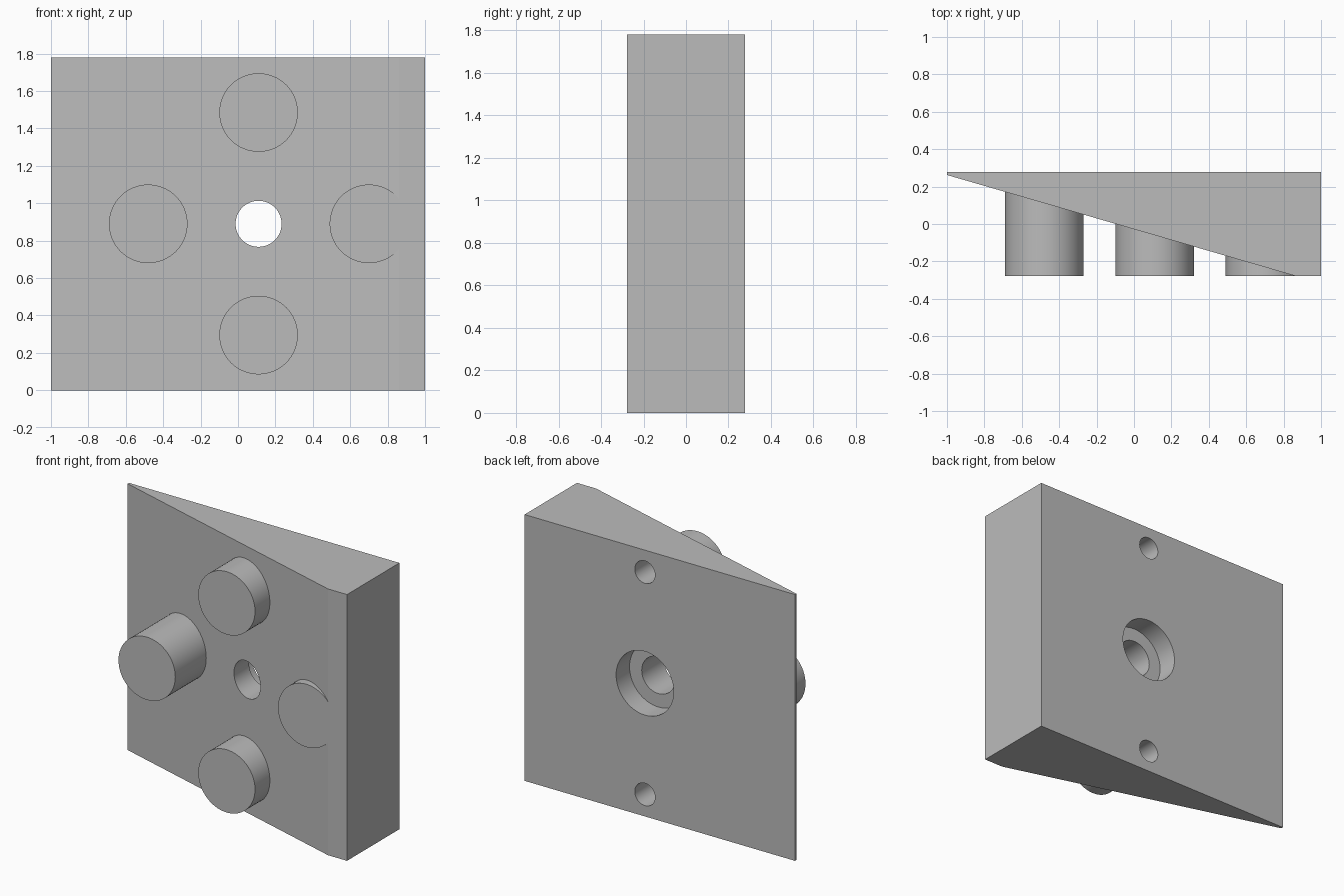
import bpy, bmesh, math
from mathutils import Matrix, Vector

if "Cube" in bpy.data.objects:
    bpy.data.objects.remove(bpy.data.objects["Cube"], do_unlink=True)

DEPTH, HEIGHT = 0.277, 1.78
CX, CZ = 0.11, HEIGHT / 2

grey = bpy.data.materials.new("plain grey")
grey.use_nodes = True
grey.diffuse_color = (0.5, 0.5, 0.5, 1)
grey.node_tree.nodes["Principled BSDF"].inputs["Base Color"].default_value = (0.5, 0.5, 0.5, 1)


def make(name, bm):
    bmesh.ops.recalc_face_normals(bm, faces=bm.faces)
    mesh = bpy.data.meshes.new(name)
    bm.to_mesh(mesh)
    bm.free()
    mesh.materials.append(grey)
    obj = bpy.data.objects.new(name, mesh)
    bpy.context.collection.objects.link(obj)
    return obj


def rod(name, x, z, radius, y0, y1):
    """Cylinder along y from y0 to y1."""
    bm = bmesh.new()
    place = Matrix.Translation((x, (y0 + y1) / 2, z)) @ Matrix.Rotation(math.pi / 2, 4, "X")
    bmesh.ops.create_cone(bm, cap_ends=True, segments=64, radius1=radius,
                          radius2=radius, depth=y1 - y0, matrix=place)
    return make(name, bm)


def cut(obj, cutter):
    mod = obj.modifiers.new("cut " + cutter.name, "BOOLEAN")
    mod.operation, mod.solver, mod.object = "DIFFERENCE", "EXACT", cutter
    cutter.hide_render = True
    cutter.hide_set(True)


def apply_and_smooth(obj, cutters=()):
    bpy.ops.object.select_all(action="DESELECT")
    bpy.context.view_layer.objects.active = obj
    obj.select_set(True)
    for mod in list(obj.modifiers):
        bpy.ops.object.modifier_apply(modifier=mod.name)
    bpy.ops.object.shade_smooth_by_angle(angle=math.radians(12))
    for cutter in cutters:
        bpy.data.objects.remove(cutter, do_unlink=True)


# Wedge block: top profile extruded upwards
profile = [(-1, DEPTH), (1, DEPTH), (1, -DEPTH), (0.86, -DEPTH), (-1, 0.262)]
bm = bmesh.new()
base = bm.faces.new([bm.verts.new((x, y, 0)) for x, y in profile])
top = bmesh.ops.extrude_face_region(bm, geom=[base])["geom"]
bmesh.ops.translate(bm, vec=Vector((0, 0, HEIGHT)),
                    verts=[v for v in top if isinstance(v, bmesh.types.BMVert)])
wedge = make("wedge_block", bm)

# Through hole, rear counterbore and two blind rear pin holes
cutters = [rod("bolt_hole", CX, CZ, 0.123, -0.5, 0.5),
           rod("counterbore", CX, CZ, 0.213, DEPTH - 0.142, 0.5)]
for side, sign in (("upper", 1), ("lower", -1)):
    cutters.append(rod(side + "_pin_hole", CX, CZ + sign * 0.743, 0.075, DEPTH - 0.25, 0.5))
for cutter in cutters:
    cut(wedge, cutter)
apply_and_smooth(wedge, cutters)

# Four pegs reaching the front plane, each rooted just inside the sloped face
pegs = {"upper_peg": (0, 0.595), "lower_peg": (0, -0.595),
        "right_peg": (-0.59, 0), "left_peg": (0.59, 0)}
for name, (dx, dz) in pegs.items():
    x = CX + dx
    slope = 2 * DEPTH / 1.88
    root = 0.262 - slope * (x - 0.21 + 1) + 0.01
    peg = rod(name, x, CZ + dz, 0.21, -DEPTH, root)
    apply_and_smooth(peg)
